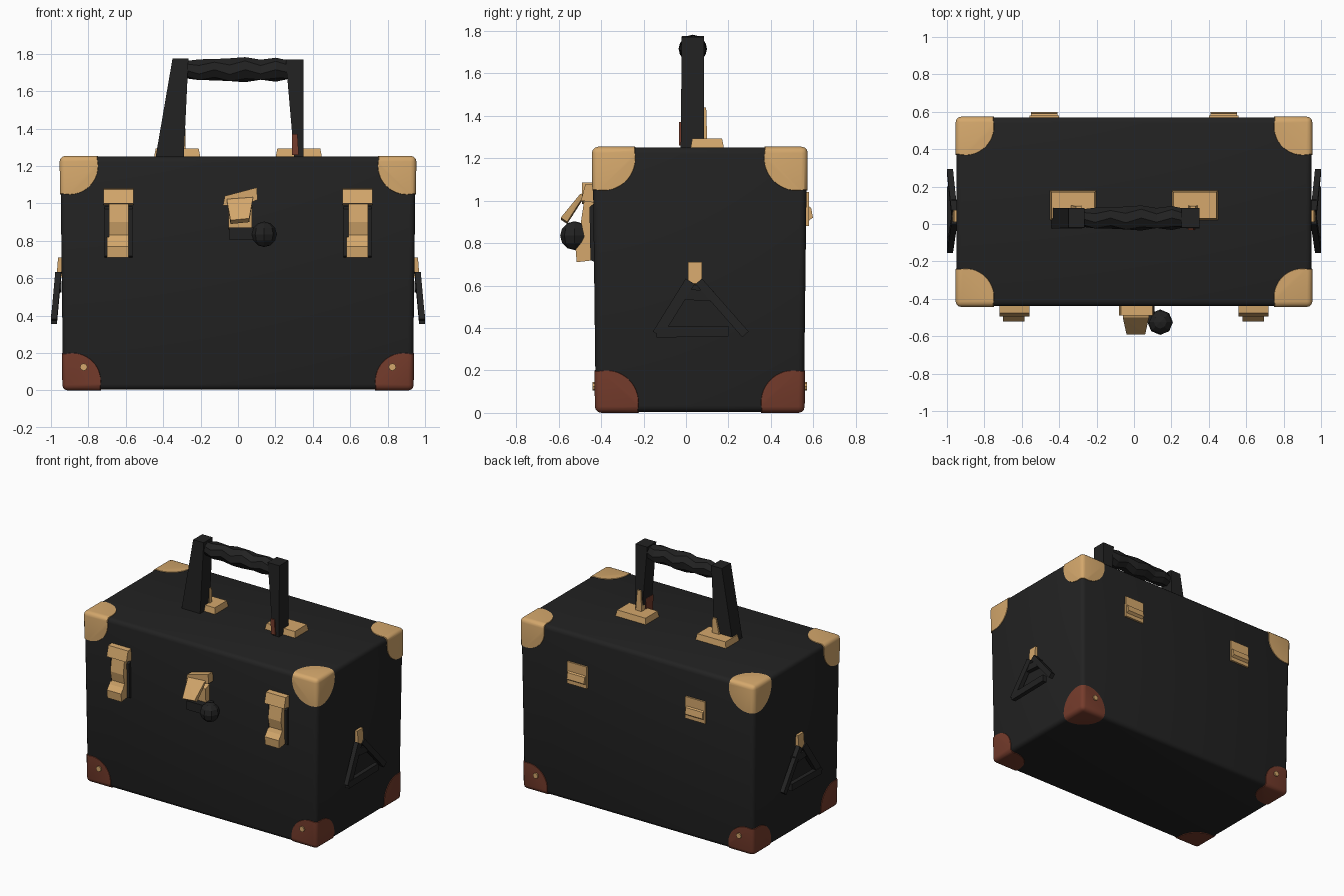
import bpy, bmesh, math
from mathutils import Vector, Matrix

if "Cube" in bpy.data.objects:
    bpy.data.objects.remove(bpy.data.objects["Cube"], do_unlink=True)


def material(name, rgb):
    m = bpy.data.materials.new(name)
    m.use_nodes = True
    m.diffuse_color = (*rgb, 1)
    bsdf = m.node_tree.nodes["Principled BSDF"]
    bsdf.inputs["Base Color"].default_value = (*rgb, 1)
    bsdf.inputs["Roughness"].default_value = 0.8
    return m


BLACK = material("black leather", (0.016, 0.016, 0.016))
BRASS = material("brass", (0.66, 0.39, 0.15))
BROWN = material("brown leather", (0.18, 0.045, 0.025))


def make(name, bm, mat):
    bmesh.ops.recalc_face_normals(bm, faces=bm.faces)
    mesh = bpy.data.meshes.new(name)
    bm.to_mesh(mesh)
    bm.free()
    mesh.materials.append(mat)
    obj = bpy.data.objects.new(name, mesh)
    bpy.context.collection.objects.link(obj)
    return obj


def smooth(obj, degrees=40):
    bpy.ops.object.select_all(action="DESELECT")
    obj.select_set(True)
    bpy.context.view_layer.objects.active = obj
    bpy.ops.object.shade_smooth_by_angle(angle=math.radians(degrees))


def hull(name, points, mat):
    bm = bmesh.new()
    for p in points:
        bm.verts.new(p)
    res = bmesh.ops.convex_hull(bm, input=bm.verts)
    bmesh.ops.delete(bm, geom=[v for v in res["geom_interior"] if isinstance(v, bmesh.types.BMVert)], context="VERTS")
    bmesh.ops.dissolve_limit(bm, angle_limit=0.01, verts=bm.verts, edges=bm.edges)
    return make(name, bm, mat)


def box(name, xs, ys, zs, mat):
    return hull(name, [(x, y, z) for x in xs for y in ys for z in zs], mat)


def taper(name, low, z0, high, z1, mat):
    # block between two rectangles given as (x0, x1, y0, y1)
    pts = [(x, y, z) for r, z in ((low, z0), (high, z1)) for x in r[:2] for y in r[2:]]
    return hull(name, pts, mat)


def slab(name, profile, x0, x1, mat):
    # side profile of (y, z) points, extruded along x
    bm = bmesh.new()
    face = bm.faces.new([bm.verts.new((x0, y, z)) for y, z in profile])
    ext = bmesh.ops.extrude_face_region(bm, geom=[face])
    bmesh.ops.translate(bm, vec=(x1 - x0, 0, 0), verts=[g for g in ext["geom"] if isinstance(g, bmesh.types.BMVert)])
    return make(name, bm, mat)


# Case, slightly narrower at the foot
MID_Y, TOP = 0.065, 1.25


def case(name, grow, mat):
    bm = bmesh.new()
    bmesh.ops.create_cube(bm, size=2)
    for v in bm.verts:
        hx, hy = (0.95, 0.505) if v.co.z > 0 else (0.935, 0.49)
        z = TOP + grow if v.co.z > 0 else 0.004 - grow
        v.co = Vector((v.co.x * (hx + grow), MID_Y + v.co.y * (hy + grow), z))
    bmesh.ops.bevel(bm, geom=bm.edges[:], offset=0.03, segments=3, profile=0.5, affect="EDGES")
    return make(name, bm, mat)


smooth(case("case_body", 0, BLACK))

# Corner caps: rounded patches cut from a slightly larger shell
for level, z, hx, hy, mat in (("top", TOP - 0.05, 0.9, 0.455, BRASS), ("bottom", 0.05, 0.885, 0.44, BROWN)):
    for sx in (-1, 1):
        for sy in (-1, 1):
            side = ("front" if sy < 0 else "back") + ("_left" if sx > 0 else "_right")
            cap = case(f"{level}_{side}_corner", 0.004, mat)
            bm = bmesh.new()
            bmesh.ops.create_icosphere(bm, subdivisions=4, radius=0.16)
            bmesh.ops.translate(bm, vec=(sx * hx, MID_Y + sy * hy, z), verts=bm.verts)
            cutter = make("corner_cutter", bm, mat)
            cutter.hide_render = True
            mod = cap.modifiers.new("cut", "BOOLEAN")
            mod.operation, mod.solver, mod.object = "INTERSECT", "EXACT", cutter
            graph = bpy.context.evaluated_depsgraph_get()
            cut = bpy.data.meshes.new_from_object(cap.evaluated_get(graph))
            cap.modifiers.clear()
            cap.data = cut
            bpy.data.objects.remove(cutter, do_unlink=True)
            smooth(cap)
            if level == "bottom":
                bm = bmesh.new()
                turn = Matrix.Translation((sx * 0.825, MID_Y + sy * 0.497, 0.125)) @ Matrix.Rotation(math.pi / 2, 4, "X")
                bmesh.ops.create_cone(bm, cap_ends=True, segments=8, radius1=0.02, radius2=0.02, depth=0.016, matrix=turn)
                make(f"{side}_rivet", bm, BRASS)

# Top handle: brass bases, flared posts and a lumpy grip
for sx, side in ((-1, "right"), (1, "left")):
    taper(f"{side}_handle_base", sorted((sx * 0.2, sx * 0.45)) + [0.02, 0.18], TOP - 0.01,
          sorted((sx * 0.21, sx * 0.44)) + [0.03, 0.17], 1.293, BRASS)
taper("right_handle_post", (-0.44, -0.29, -0.025, 0.085), 1.25, (-0.35, -0.265, -0.02, 0.085), 1.775, BLACK)
taper("left_handle_post", (0.3, 0.35, -0.025, 0.085), 1.25, (0.255, 0.35, -0.02, 0.085), 1.77, BLACK)
taper("right_post_tab", (-0.34, -0.28, 0.07, 0.1), 1.28, (-0.31, -0.28, 0.07, 0.095), 1.4, BRASS)
taper("left_post_tab", (0.29, 0.34, 0.06, 0.1), 1.28, (0.3, 0.33, 0.06, 0.095), 1.44, BRASS)
taper("left_post_strap", (0.29, 0.325, -0.033, 0.05), 1.26, (0.288, 0.318, -0.033, 0.05), 1.37, BROWN)

bm = bmesh.new()
rings = []
radii = [0.045, 0.06, 0.057, 0.066, 0.067, 0.058, 0.064, 0.05]
for i, r in enumerate(radii):
    x = -0.29 + 0.575 * i / (len(radii) - 1)
    angles = [math.tau * (k + 0.5 * (i % 2)) / 8 for k in range(8)]
    rings.append([bm.verts.new((x, 0.032 + r * math.cos(a), 1.715 + r * math.sin(a))) for a in angles])
for a, b in zip(rings, rings[1:]):
    for k in range(8):
        bm.faces.new((a[k], a[(k + 1) % 8], b[(k + 1) % 8], b[k]))
bm.faces.new(rings[0])
bm.faces.new(rings[-1])
make("handle_grip", bm, BLACK)

# Front latches and back hinges
for sx, side in ((-1, "right"), (1, "left")):
    c = sx * 0.64
    slab(f"{side}_latch_hook", [(-0.43, 1.08), (-0.475, 1.075), (-0.495, 1.0), (-0.43, 0.99)], c - 0.08, c + 0.08, BRASS)
    slab(f"{side}_latch_lever", [(-0.43, 1.0), (-0.48, 1.0), (-0.495, 0.9), (-0.48, 0.83), (-0.51, 0.77), (-0.43, 0.75)],
         c - 0.05, c + 0.055, BRASS)
    slab(f"{side}_latch_foot", [(-0.43, 0.82), (-0.48, 0.82), (-0.52, 0.77), (-0.515, 0.71), (-0.43, 0.72)],
         c - 0.06, c + 0.055, BRASS)
    slab(f"{side}_latch_pad", [(-0.43, 0.99), (-0.455, 0.97), (-0.45, 0.72), (-0.43, 0.71)], c - 0.075, c + 0.075, BLACK)
    h = sx * 0.48
    box(f"{side}_hinge_plate", (h - 0.08, h + 0.08), (0.55, 0.58), (0.88, 1.04), BRASS)
    slab(f"{side}_hinge_knuckle", [(0.57, 0.98), (0.59, 0.965), (0.598, 0.92), (0.57, 0.9)], h - 0.07, h + 0.07, BRASS)

# Centre clasp with hanging knob
hull("clasp_plate", [(x, y, z) for y in (-0.43, -0.49) for x, z in
                     ((-0.08, 0.99), (-0.07, 1.04), (0.1, 1.085), (0.105, 1.02), (0.02, 0.985))], BRASS)
hull("clasp_tongue", [(x, y, z) for x, y, z in
                      ((-0.06, -0.47, 1.03), (0.08, -0.47, 1.04), (-0.06, -0.5, 1.02), (0.08, -0.5, 1.03),
                       (-0.04, -0.56, 0.89), (0.06, -0.56, 0.9), (-0.04, -0.59, 0.91), (0.06, -0.59, 0.92))], BRASS)
slab("clasp_backplate", [(-0.43, 0.99), (-0.485, 0.97), (-0.48, 0.87), (-0.43, 0.86)], -0.05, 0.075, BRASS)
box("knob_strap", (-0.045, 0.11), (-0.53, -0.43), (0.805, 0.87), BLACK)
bm = bmesh.new()
bmesh.ops.create_uvsphere(bm, u_segments=8, v_segments=6, radius=0.068,
                          matrix=Matrix.Translation((0.14, -0.525, 0.835)))
make("clasp_knob", bm, BLACK)

# Side carrying loops
for sx, side in ((-1, "right"), (1, "left")):
    hull(f"{side}_loop_mount", [(sx * x, y, z) for x, z in ((0.93, 0.6), (0.97, 0.61), (0.962, 0.71), (0.93, 0.71))
                                for y in (0.01, 0.075)], BRASS)

    def bar(name, start, end, width):
        # flat strap between two (y, z) points, bowed outwards at its foot
        a, b = Vector(start), Vector(end)
        off = (b - a).normalized().orthogonal() * width / 2
        pts = []
        for p in (a, b):
            x = 0.945 if p.y > 0.5 else 0.968
            for q in (p - off, p + off):
                pts += [(sx * x, *q), (sx * (x + 0.032), *q)]
        hull(f"{side}_loop_{name}", pts, BLACK)

    bar("front_strap", (0.02, 0.62), (-0.135, 0.37), 0.05)
    bar("back_strap", (0.06, 0.62), (0.28, 0.37), 0.04)
    bar("grip", (-0.14, 0.38), (0.2, 0.385), 0.05)
    bar("crossbar", (-0.03, 0.56), (0.13, 0.55), 0.05)
